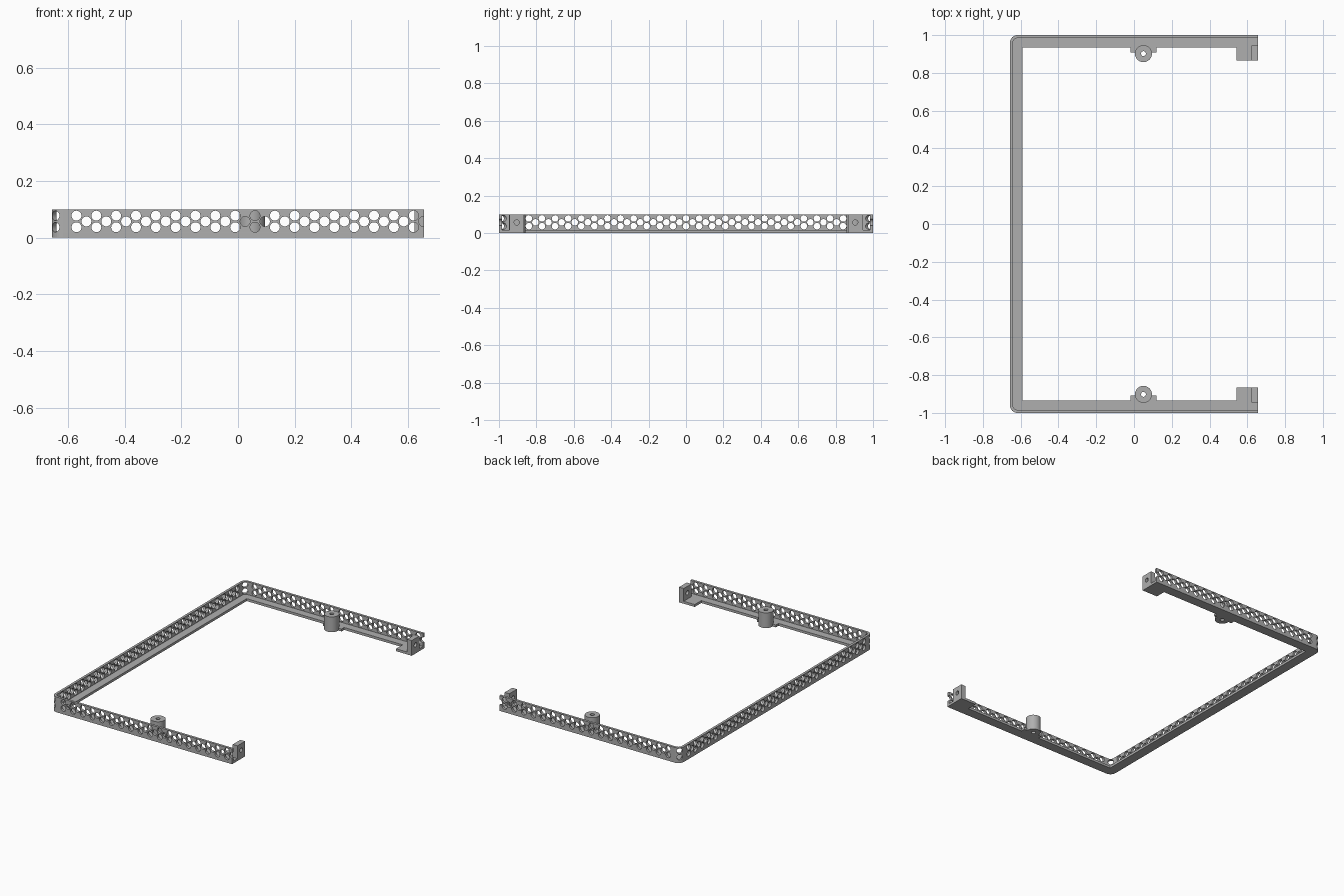
import bpy, bmesh, math
from mathutils import Matrix, Vector

cube = bpy.data.objects.get("Cube")
if cube:
    bpy.data.objects.remove(cube, do_unlink=True)

# Main dimensions
X, Y, H = 0.657, 1.0, 0.1       # half width, half length, height
WALL, FLOOR = 0.016, 0.016      # wall and floor thickness
CORNER = 0.04                   # outer corner radius
PITCH, HOLE = 0.07, 0.0175      # hole spacing and radius
ROWS = (0.078, 0.0575, 0.037)   # heights of the three hole rows

grey = bpy.data.materials.new("plain grey")
grey.use_nodes = True
grey.diffuse_color = (0.43, 0.43, 0.43, 1)
grey.node_tree.nodes["Principled BSDF"].inputs["Base Color"].default_value = grey.diffuse_color


def finish(name, bm):
    bmesh.ops.recalc_face_normals(bm, faces=bm.faces)
    mesh = bpy.data.meshes.new(name)
    bm.to_mesh(mesh)
    bm.free()
    obj = bpy.data.objects.new(name, mesh)
    bpy.context.collection.objects.link(obj)
    mesh.materials.append(grey)
    return obj


def activate(obj):
    bpy.ops.object.select_all(action='DESELECT')
    obj.select_set(True)
    bpy.context.view_layer.objects.active = obj


def smooth(obj):
    activate(obj)
    bpy.ops.object.shade_smooth_by_angle(angle=math.radians(35))


def prism(name, outline, z0, z1):
    bm = bmesh.new()
    face = bm.faces.new([bm.verts.new((x, y, z0)) for x, y in outline])
    top = bmesh.ops.extrude_face_region(bm, geom=[face])["geom"]
    bmesh.ops.translate(bm, vec=(0, 0, z1 - z0),
                        verts=[v for v in top if isinstance(v, bmesh.types.BMVert)])
    return finish(name, bm)


def box(name, x0, x1, y0, y1, z0, z1):
    return prism(name, [(x0, y0), (x1, y0), (x1, y1), (x0, y1)], z0, z1)


def add_cylinder(bm, centre, axis, radius, depth, sides=24):
    turn = Vector((0, 0, 1)).rotation_difference(Vector(axis)).to_matrix().to_4x4()
    bmesh.ops.create_cone(bm, cap_ends=True, segments=sides, radius1=radius, radius2=radius,
                          depth=depth, matrix=Matrix.Translation(centre) @ turn)


def drill(obj, holes):
    bm = bmesh.new()
    for hole in holes:
        add_cylinder(bm, *hole)
    cutter = finish("hole_cutter", bm)
    cutter.hide_render = True
    activate(obj)
    mod = obj.modifiers.new("holes", 'BOOLEAN')
    mod.operation, mod.solver, mod.object = 'DIFFERENCE', 'EXACT', cutter
    bpy.ops.object.modifier_apply(modifier=mod.name)
    bpy.data.objects.remove(cutter, do_unlink=True)


def u_path(inset, radius, steps=8):
    """U-shaped line, open towards +x, from the back arm round to the front arm."""
    x, y = -X + inset, Y - inset
    half = [(X, y)]
    for i in range(steps + 1):
        a = math.pi / 2 * (1 + i / steps)
        half.append((x + radius + radius * math.cos(a), y - radius + radius * math.sin(a)))
    if not radius:
        half = [(X, y), (x, y)]
    return half + [(px, -py) for px, py in reversed(half)]


# Flat floor flange and the thin perimeter wall standing on it
outer = u_path(0, CORNER)
prism("floor_flange", outer + u_path(0.066, 0)[::-1], 0, FLOOR)
wall = prism("perimeter_wall", outer + u_path(WALL, CORNER - WALL)[::-1], FLOOR, H)

# Staggered perforations: arms, long side and rounded corners
holes = []
for s in (-1, 1):
    for k in range(18):
        for row, z in enumerate(ROWS):
            x = -0.57 + PITCH * (k + 0.5 * (row == 1))
            holes.append(((x, s * (Y - WALL / 2), z), (0, 1, 0), HOLE, 0.05))
    mid = CORNER - (CORNER - WALL / 2) * math.sqrt(0.5)
    for z in (ROWS[0], ROWS[2]):
        holes.append(((-X + mid, s * (Y - mid), z), (-1, s, 0), HOLE, 0.04))
for k in range(-13, 14):
    for row, z in enumerate(ROWS):
        y = PITCH * (k + 0.5 * (row == 1))
        if abs(y) < 0.915:
            holes.append(((-X + WALL / 2, y, z), (1, 0, 0), HOLE, 0.05))
drill(wall, holes)
smooth(wall)

# Screw bosses and end brackets, one set on each arm
for s, side in ((-1, "front"), (1, "back")):
    bx, by = 0.05, s * 0.902
    bm = bmesh.new()
    add_cylinder(bm, (bx, by, H / 2), (0, 0, 1), 0.045, H, 40)
    boss = finish(side + "_screw_boss", bm)
    drill(boss, [((bx, by, H / 2), (0, 0, 1), 0.013, H * 2)])
    smooth(boss)
    for d, end in ((-1, "right"), (1, "left")):
        x0, x1 = sorted((bx + d * 0.03, bx + d * 0.068))
        box(f"{side}_boss_foot_{end}", x0, x1, s * 0.907, s * 0.934, 0, FLOOR)

    box(side + "_bracket_tab", 0.543, X, s * 0.866, s * 0.934, 0, FLOOR)
    plate = box(side + "_bracket_plate", 0.623, X, s * 0.866, s * 0.945, FLOOR, H)
    drill(plate, [((0.64, s * 0.905, 0.057), (1, 0, 0), 0.014, 0.1)])
    smooth(plate)
